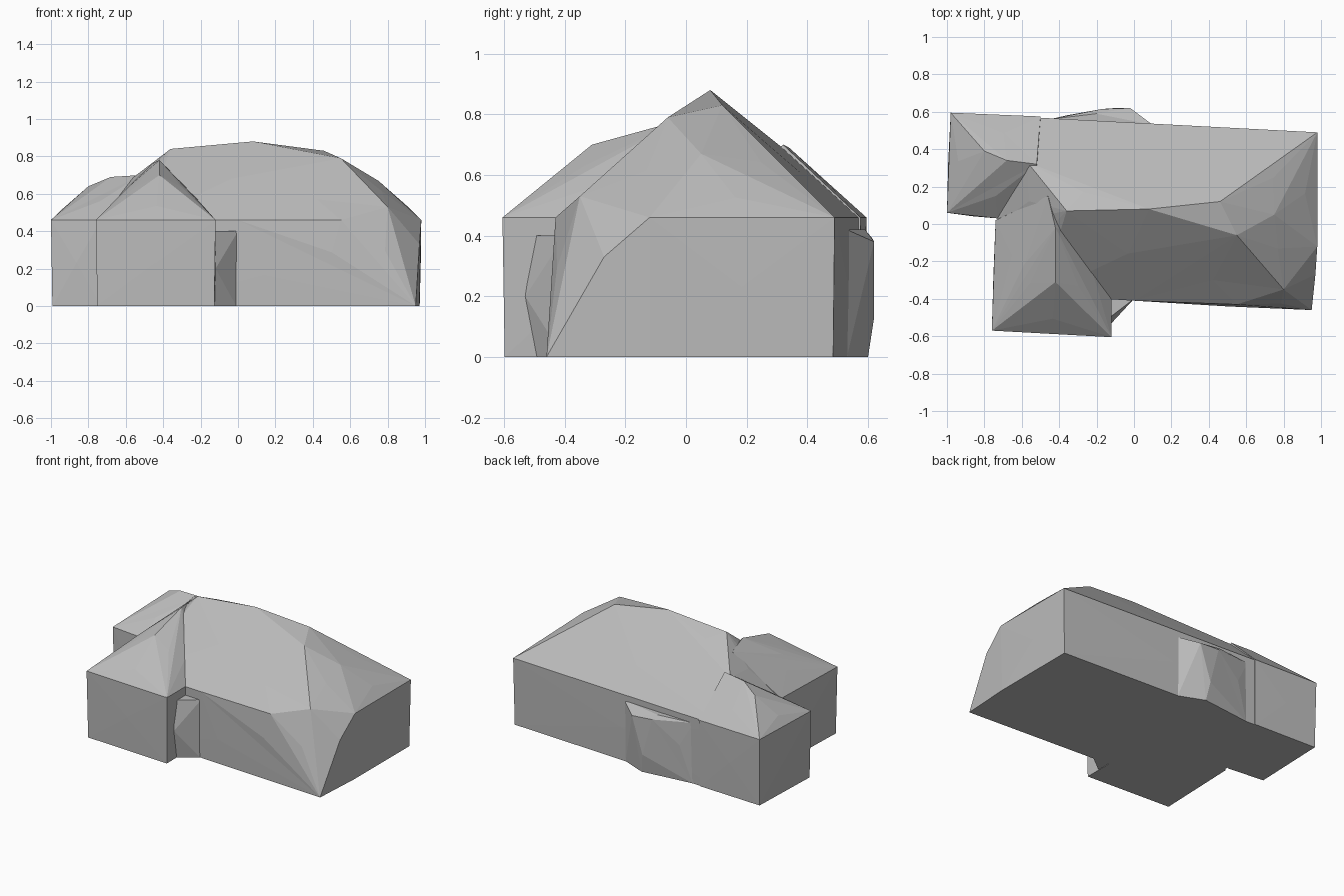
import bpy
import bmesh
import random
from mathutils import Vector

random.seed(4)
EAVE = 0.46

old_cube = bpy.data.objects.get("Cube")
if old_cube:
    bpy.data.objects.remove(old_cube)

stone = bpy.data.materials.new("stone grey")
stone.use_nodes = True
grey = (0.5, 0.5, 0.5, 1.0)
stone.diffuse_color = grey
stone.node_tree.nodes["Principled BSDF"].inputs["Base Color"].default_value = grey


def rough_block(name, outline, peaks, eave=EAVE, inset=0.01):
    """Convex block: wall outline from floor to eave, plus free roof points."""
    mesh_builder = bmesh.new()
    centre = sum((Vector(p) for p in outline), Vector((0, 0))) / len(outline)
    for corner in outline:
        flat = Vector(corner)
        foot = flat + (centre - flat).normalized() * inset
        mesh_builder.verts.new((foot.x, foot.y, 0))
        mesh_builder.verts.new((flat.x, flat.y, eave))
    for peak in peaks:
        mesh_builder.verts.new(peak)
    hull = bmesh.ops.convex_hull(mesh_builder, input=mesh_builder.verts[:])
    spare = {v for v in hull["geom_interior"] + hull["geom_unused"]
             if isinstance(v, bmesh.types.BMVert)}
    bmesh.ops.delete(mesh_builder, geom=list(spare), context='VERTS')
    bmesh.ops.dissolve_limit(mesh_builder, angle_limit=0.03,
                             verts=mesh_builder.verts[:], edges=mesh_builder.edges[:])
    # Break the large faces into slightly uneven facets
    mesh_builder.normal_update()
    wide = [f for f in mesh_builder.faces if f.calc_area() > 0.05 and f.normal.z > -0.5]
    for face in wide:
        normal = face.normal.copy()
        poked = bmesh.ops.poke(mesh_builder, faces=[face])
        for vert in poked["verts"]:
            vert.co += normal * random.uniform(0, 0.008)
    bmesh.ops.triangulate(mesh_builder, faces=mesh_builder.faces[:])
    bmesh.ops.recalc_face_normals(mesh_builder, faces=mesh_builder.faces[:])
    mesh = bpy.data.meshes.new(name)
    mesh_builder.to_mesh(mesh)
    mesh_builder.free()
    mesh.materials.append(stone)
    block = bpy.data.objects.new(name, mesh)
    bpy.context.collection.objects.link(block)
    return block


# Main hall with its ridge and sloping right end
hall = rough_block(
    "house_body",
    [(-0.73, 0), (-0.73, 0.58), (-0.5, -0.38), (0, -0.41), (0.55, -0.43),
     (0.98, -0.12), (0.98, 0.49)],
    [(-0.36, 0.07, 0.84), (0.08, 0.08, 0.88), (0.46, 0.12, 0.83),
     (0.55, -0.06, 0.79), (-0.57, 0.33, 0.68), (0.8, -0.35, 0.53),
     (0.95, -0.46, 0), (0.97, -0.27, 0.33), (0.75, 0.05, 0.67)])

# Front wing, ridge running back into the hall
front_wing = rough_block(
    "front_wing",
    [(-0.76, -0.57), (-0.36, -0.59), (-0.12, -0.605), (-0.12, -0.1),
     (-0.4, 0.2), (-0.74, 0.02)],
    [(-0.42, -0.31, 0.7), (-0.42, -0.02, 0.78), (-0.46, 0.15, 0.76)])

# Side wing, its back slope level with the hall roof
side_wing = rough_block(
    "side_wing",
    [(-1, 0.06), (-0.98, 0.595), (-0.5, 0.575), (-0.5, 0.1), (-0.73, 0.03)],
    [(-0.8, 0.39, 0.64), (-0.68, 0.34, 0.69), (-0.52, 0.32, 0.7)])

# Lump on the back wall
back_lump = rough_block(
    "back_lump",
    [(-0.45, 0.56), (-0.2, 0.59), (-0.15, 0.5), (0.1, 0.53)],
    [(-0.17, 0.615, 0.39), (-0.02, 0.62, 0.38), (-0.1, 0.62, 0.13),
     (-0.08, 0.6, 0)], eave=0.42)

# Low stones filling the inner corner at the front
corner_foot = rough_block(
    "corner_foot",
    [(-0.13, -0.5), (-0.13, -0.38), (0, -0.4)],
    [(-0.12, -0.53, 0.2)], eave=0.4)

# Fuse the parts into one shell
for part in (front_wing, side_wing, back_lump, corner_foot):
    union = hall.modifiers.new("join " + part.name, 'BOOLEAN')
    union.operation = 'UNION'
    union.solver = 'EXACT'
    union.object = part
    bpy.context.view_layer.objects.active = hall
    bpy.ops.object.modifier_apply(modifier=union.name)
    bpy.data.objects.remove(part)

for polygon in hall.data.polygons:
    polygon.use_smooth = False
    polygon.material_index = 0
